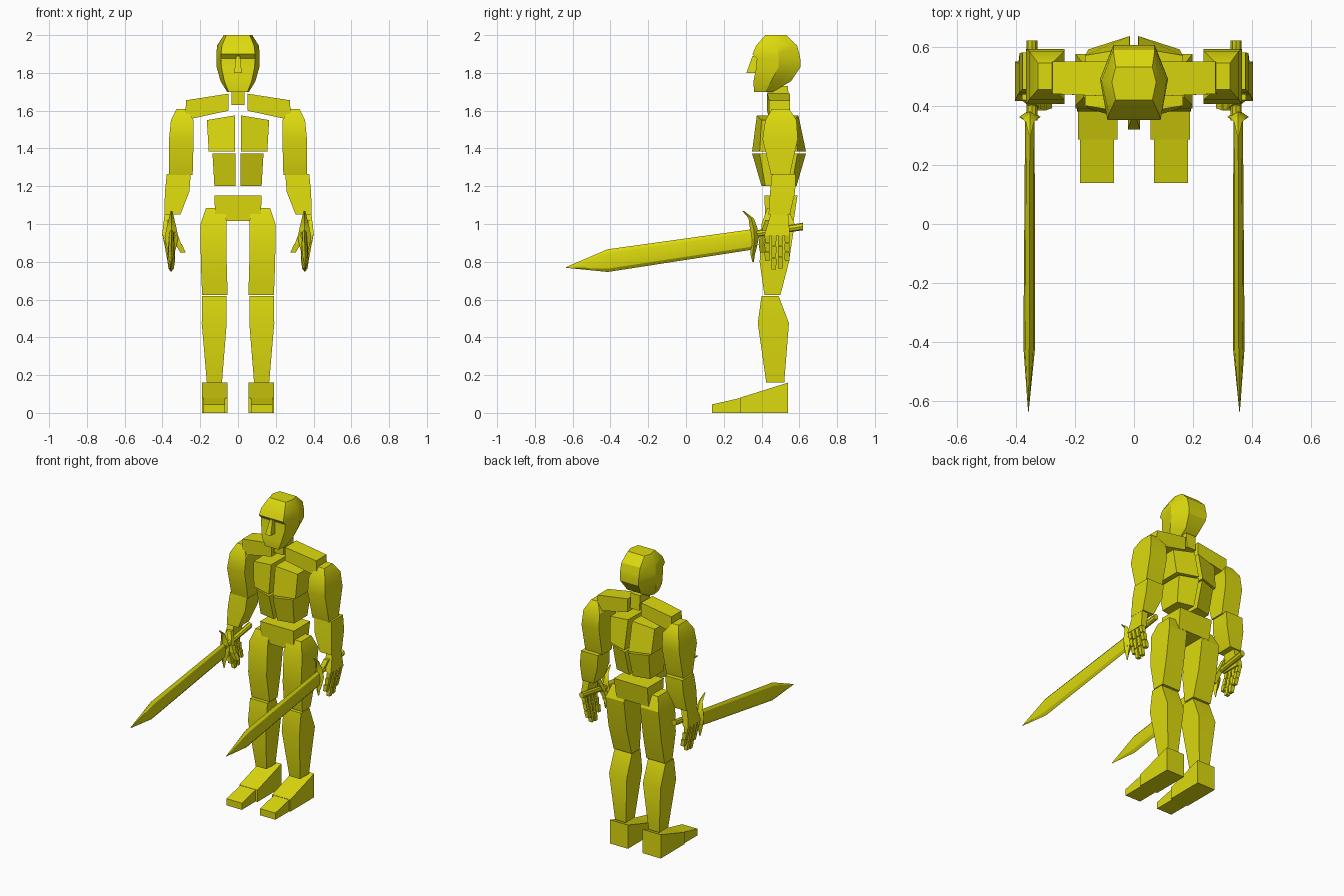
import bpy, bmesh, math
from mathutils import Vector

olive = bpy.data.materials.new("olive_yellow")
olive.diffuse_color = (0.72, 0.70, 0.004, 1)


def loft(name, rings, mirror=True):
    """Skin a list of point rings, cap both ends, optionally mirror across x."""
    bm = bmesh.new()
    vs = [[bm.verts.new(p) for p in r] for r in rings]
    n = len(rings[0])
    for a, b in zip(vs, vs[1:]):
        for i in range(n):
            j = (i + 1) % n
            bm.faces.new((a[i], a[j], b[j], b[i]))
    bm.faces.new(vs[0])
    bm.faces.new(vs[-1])
    bmesh.ops.recalc_face_normals(bm, faces=bm.faces)
    me = bpy.data.meshes.new(name)
    bm.to_mesh(me)
    bm.free()
    ob = bpy.data.objects.new(name, me)
    bpy.context.collection.objects.link(ob)
    me.materials.append(olive)
    bpy.ops.object.select_all(action='DESELECT')
    ob.select_set(True)
    bpy.context.view_layer.objects.active = ob
    bpy.ops.object.shade_smooth_by_angle(angle=math.radians(30))
    if mirror:
        m = ob.modifiers.new("mirror", 'MIRROR')
        m.use_mirror_merge = False
    return ob


def rect(z, x0, x1, y0, y1):
    return [(x0, y0, z), (x1, y0, z), (x1, y1, z), (x0, y1, z)]


def stack(name, *levels, mirror=True):
    """Block built from rectangles (z, x0, x1, y0, y1)."""
    return loft(name, [rect(*l) for l in levels], mirror)


def bar(name, a, b, wx, wy):
    """Finger bone: thin block from a to b, slightly tapered."""
    (ax, ay, az), (bx, by, bz) = a, b
    return stack(name, (az, ax - wx, ax + wx, ay - wy, ay + wy),
                 (bz, bx - wx * .85, bx + wx * .85, by - wy * .85, by + wy * .85))


def tube(name, rings, sides=8, smooth=True):
    """Elliptic rings (centre, x radius, z radius) facing along y."""
    return loft(name, [[(c[0] + rx * math.cos(t), c[1], c[2] + rz * math.sin(t))
                        for t in (2 * math.pi * i / sides for i in range(sides))]
                       for c, rx, rz in rings])


# head: six-sided rings (z, front w, front y, middle w, middle y, back w, back y)
head = [(1.70, .05, .36, .058, .42, .04, .46), (1.755, .072, .357, .092, .45, .05, .555),
        (1.83, .088, .372, .113, .49, .068, .605), (1.875, .09, .375, .115, .49, .07, .605),
        (1.90, .09, .352, .115, .49, .07, .60), (1.945, .085, .372, .11, .485, .07, .588),
        (2.0, .062, .42, .075, .48, .062, .53)]
loft("head", [[(-a, b, z), (a, b, z), (c, d, z), (e, f, z), (-e, f, z), (-c, d, z)]
              for z, a, b, c, d, e, f in head], False)
stack("nose", (1.80, -.02, .02, .32, .39), (1.89, -.01, .01, .352, .39), mirror=False)
stack("neck", (1.63, -.035, .035, .435, .545), (1.73, -.035, .035, .43, .54), mirror=False)

# torso blocks
loft("shoulder_plate", [[(.05, .43, 1.60), (.05, .55, 1.60), (.05, .55, 1.69), (.05, .43, 1.69)],
                        [(.28, .44, 1.55), (.28, .55, 1.55), (.275, .55, 1.655), (.275, .44, 1.655)]])
loft("chest", [[(.015, .35, 1.385), (.015, .635, 1.385), (.015, .595, 1.575), (.015, .375, 1.575)],
               [(.155, .39, 1.385), (.155, .59, 1.385), (.165, .57, 1.55), (.165, .40, 1.55)]])
loft("abdomen", [[(.013, .40, 1.20), (.013, .585, 1.20), (.013, .635, 1.373), (.013, .35, 1.373)],
                 [(.125, .42, 1.20), (.125, .56, 1.20), (.135, .59, 1.373), (.135, .39, 1.373)]])
stack("pelvis", (1.015, -.12, .12, .42, .57), (1.15, -.125, .125, .415, .59), mirror=False)

# legs
stack("thigh", (.625, .055, .19, .415, .50), (.80, .06, .197, .39, .545),
      (1.0, .06, .198, .40, .575), (1.085, .068, .17, .43, .54))
stack("shin", (.16, .085, .165, .425, .52), (.475, .06, .192, .38, .545), (.62, .06, .19, .40, .49))
loft("foot", [[(a, y, 0), (b, y, 0), (b, y, z), (a, y, z)] for y, a, b, z in
              ((.54, .055, .19, .16), (.285, .055, .19, .08))])
loft("toe", [[(a, y, 0), (b, y, 0), (b, y, z), (a, y, z)] for y, a, b, z in
             ((.285, .068, .182, .078), (.138, .068, .182, .045))])

# arms
stack("upper_arm", (1.26, .24, .365, .45, .55), (1.45, .235, .365, .405, .592),
      (1.55, .235, .355, .42, .585), (1.61, .275, .325, .455, .545))
stack("forearm", (1.05, .305, .39, .437, .55), (1.17, .258, .387, .445, .578),
      (1.265, .25, .377, .455, .58))
stack("palm", (.94, .362, .402, .415, .55), (1.06, .34, .388, .45, .54))

# fingers: three bones each, curling slightly inward
for n, (y, end) in enumerate(((.43, .80), (.465, .755), (.50, .76), (.535, .80))):
    step = (.945 - end) / 3
    for k in range(3):
        z = .945 - k * step
        bar(f"finger_{n + 1}_bone_{k + 1}", (.386 - .012 * k, y, z),
            (.378 - .012 * k, y, z - step + .004), .014, .014)
thumb = [(.362, .435, 1.02), (.335, .405, .94), (.315, .40, .895), (.292, .405, .85)]
for k in range(3):
    bar(f"thumb_bone_{k + 1}", thumb[k], thumb[k + 1], .017, .016)

# swords held forward
tube("blade", [((.352, .37, .921), .016, .054), ((.354, -.415, .806), .020, .060),
               ((.357, -.635, .77), .001, .002)])
tube("hilt", [((.345, .35, .945), .018, .018), ((.345, .62, .987), .018, .020)])
guard = [(1.07, .302, .004, .004), (1.03, .345, .014, .014), (.98, .358, .026, .020),
         (.93, .362, .036, .024), (.88, .358, .026, .018), (.84, .353, .014, .012), (.80, .355, .004, .004)]
loft("crossguard", [[(.352 - rx, y, z), (.352, y - ry, z), (.352 + rx, y, z), (.352, y + ry, z)]
                    for z, y, rx, ry in guard])
